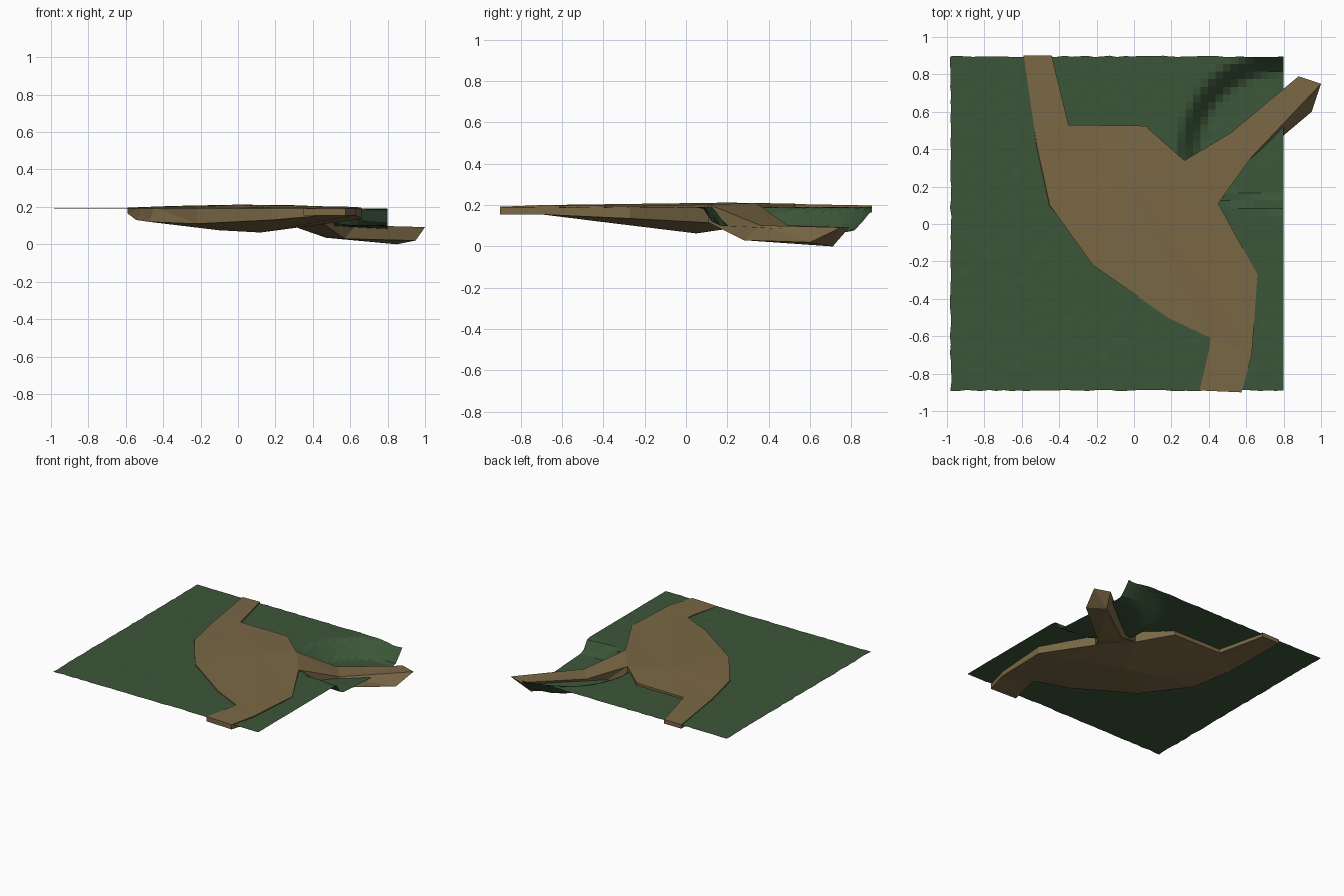
import bpy, bmesh, math, random

if "Cube" in bpy.data.objects:
    bpy.data.objects.remove(bpy.data.objects["Cube"])

random.seed(4)


def material(name, rgb):
    m = bpy.data.materials.new(name)
    m.diffuse_color = (*rgb, 1)
    m.use_nodes = True
    m.node_tree.nodes["Principled BSDF"].inputs["Base Color"].default_value = m.diffuse_color
    return m


def add_object(name, bm, mat):
    bmesh.ops.recalc_face_normals(bm, faces=bm.faces)
    me = bpy.data.meshes.new(name)
    bm.to_mesh(me)
    bm.free()
    me.materials.append(mat)
    ob = bpy.data.objects.new(name, me)
    bpy.context.collection.objects.link(ob)
    return ob


# Grass sheet: fine grid, sunk into a bowl at the back right corner
def ground_height(x, y):
    dy = y - 0.37
    if dy < 0:
        dy *= 1.87          # shorter, steeper bank on the near side
    d = math.hypot(x - 0.78, dy)
    t = max(0.0, min(1.0, (0.56 - d) / 0.14))
    t = t * t * (3 - 2 * t)
    floor = 0.11 - 0.042 * y / 0.8
    return 0.19 + (floor - 0.19) * t


bm = bmesh.new()
bmesh.ops.create_grid(bm, x_segments=44, y_segments=44, size=0.5)
for v in bm.verts:
    edge = v.is_boundary
    x = -0.09 + v.co.x * 1.78
    y = 0.003 + v.co.y * 1.786
    if edge and x < 0.79:
        x += random.uniform(-0.004, 0.004)
        y += random.uniform(-0.004, 0.004)
    v.co = (x, y, ground_height(x, y) + random.uniform(-0.001, 0.001))
add_object("grass_ground", bm, material("grass", (0.045, 0.092, 0.041)))

# Dirt bed: outline as x, y, top height, rim bottom height
outline = [
    (0.35, -0.89, .192, .155), (0.575, -0.90, .192, .155),
    (0.63, -0.70, .200, .155), (0.66, -0.27, .195, .135),
    (0.45, 0.11, .203, .115), (0.27, 0.34, .210, .105),
    (0.06, 0.525, .207, .160), (-0.35, 0.53, .205, .160),
    (-0.44, 0.90, .198, .165), (-0.59, 0.90, .196, .165),
    (-0.52, 0.42, .196, .130), (-0.45, 0.10, .200, .120),
    (-0.22, -0.22, .200, .110), (0.18, -0.50, .197, .130),
    (0.41, -0.61, .195, .150), (0.40, -0.68, .195, .155)]
n = len(outline)
bm = bmesh.new()
top = [bm.verts.new((x, y, zt)) for x, y, zt, zb in outline]
bot = [bm.verts.new((x, y, zb)) for x, y, zt, zb in outline]
for i in (10, 11):          # west bank flares outward
    bot[i].co.x -= 0.025

# Top surface: core fans round a raised middle, with two limbs
crown = bm.verts.new((0.0, 0.2, .212))
core = [2, 3, 4, 5, 6, 7, 10, 11, 12, 13, 14]
for a, b in zip(core, core[1:] + core[:1]):
    bm.faces.new((top[a], top[b], crown))
for limb in ((7, 8, 9, 10), (0, 1, 2, 15), (2, 14, 15)):
    bm.faces.new([top[i] for i in limb])
    bm.faces.new([bot[i] for i in reversed(limb)])

# Banks, left open where the outlet joins
for i in range(n):
    if i != 4:
        j = (i + 1) % n
        bm.faces.new((top[i], bot[i], bot[j], top[j]))

# Deep underside with two low points
k0 = bm.verts.new((-0.10, 0.10, .075))
k1 = bm.verts.new((0.12, 0.05, .063))
for ring, k in (((12, 13, 14, 2, 3, 4, 5, 6), k1), ((6, 7, 10, 11, 12), k0)):
    for a, b in zip(ring, ring[1:]):
        bm.faces.new((bot[a], bot[b], k))
for i in (6, 12):
    bm.faces.new((bot[i], k0, k1))

# Outlet channel: lofted box sections stepping down into the bowl
sections = [
    [(0.63, 0.36, .102), (0.52, 0.49, .102), (0.47, 0.42, .035), (0.57, 0.28, .03)],
    [(1.0, 0.75, .092), (0.88, 0.79, .092), (0.85, 0.71, 0), (0.95, 0.60, .02)]]
prev = [top[4], top[5], bot[5], bot[4]]
for s in sections:
    cur = [bm.verts.new(p) for p in s]
    for i in range(4):
        j = (i + 1) % 4
        bm.faces.new((prev[i], prev[j], cur[j], cur[i]))
    prev = cur
bm.faces.new(prev)
bmesh.ops.triangulate(bm, faces=[f for f in bm.faces if len(f.verts) > 3])
add_object("dirt_bed", bm, material("dirt", (0.195, 0.138, 0.06)))
